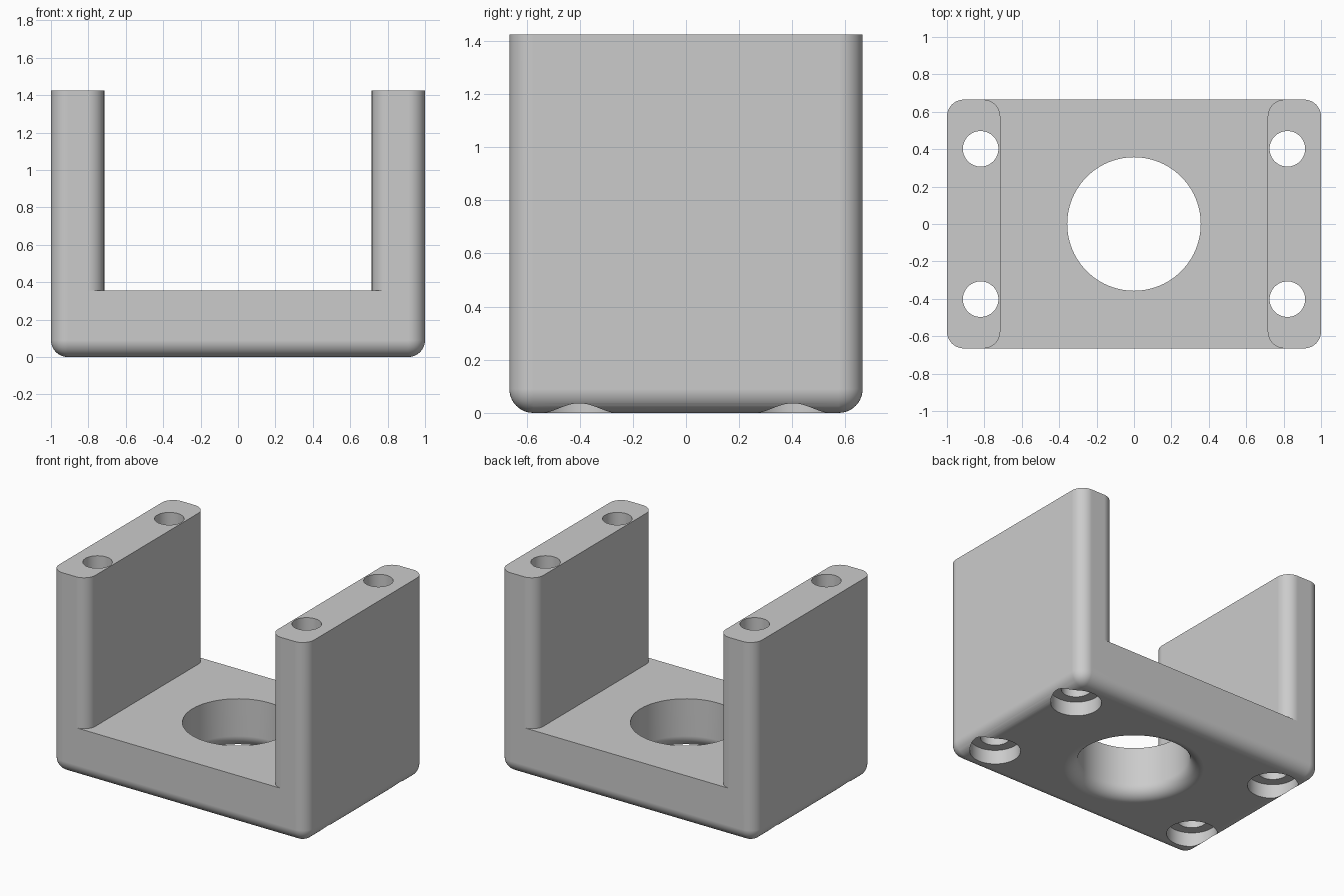
import bpy, bmesh
from math import sin, cos, pi

HX, HY, TOP = 1.0, 0.665, 1.425      # half width, half depth, height
FLOOR, INNER, R = 0.355, 0.715, 0.09  # floor height, inner wall x, rounding

cube = bpy.data.objects.get("Cube")
if cube:
    bpy.data.objects.remove(cube, do_unlink=True)

grey = bpy.data.materials.new("plain_grey")
grey.use_nodes = True
colour = (0.6, 0.6, 0.6, 1)
grey.diffuse_color = colour
grey.node_tree.nodes["Principled BSDF"].inputs["Base Color"].default_value = colour


def add_object(name, bm):
    bmesh.ops.recalc_face_normals(bm, faces=bm.faces)
    mesh = bpy.data.meshes.new(name)
    bm.to_mesh(mesh)
    bm.free()
    mesh.materials.append(grey)
    ob = bpy.data.objects.new(name, mesh)
    bpy.context.collection.objects.link(ob)
    return ob


def lathe(name, profile, x=0, y=0, steps=64):
    """Closed solid turned from (radius, height) points."""
    bm = bmesh.new()
    rings = [[bm.verts.new((x + r * cos(2 * pi * i / steps),
                            y + r * sin(2 * pi * i / steps), z))
              for i in range(steps)] for r, z in profile]
    for a, b in zip(rings, rings[1:]):
        for i in range(steps):
            j = (i + 1) % steps
            bm.faces.new((a[i], a[j], b[j], b[i]))
    bm.faces.new(rings[0])
    bm.faces.new(rings[-1])
    return add_object(name, bm)


def prism(name, outline, z0, z1):
    bm = bmesh.new()
    face = bm.faces.new([bm.verts.new((x, y, z0)) for x, y in outline])
    out = bmesh.ops.extrude_face_region(bm, geom=[face])
    bmesh.ops.translate(bm, vec=(0, 0, z1 - z0),
                        verts=[v for v in out["geom"] if isinstance(v, bmesh.types.BMVert)])
    return add_object(name, bm)


# Block, rounded on every edge except around the top
bm = bmesh.new()
bmesh.ops.create_cube(bm, size=1)
for v in bm.verts:
    v.co = (v.co.x * 2 * HX, v.co.y * 2 * HY, (v.co.z + 0.5) * TOP)
edges = [e for e in bm.edges if min(v.co.z for v in e.verts) < 0.01]
bmesh.ops.bevel(bm, geom=edges, offset=R, segments=10, profile=0.5, affect="EDGES")
bracket = add_object("u_bracket", bm)

# Slot between the walls, flared to round their inner upright edges
steps = 10
quarter = [(INNER + R - R * cos(pi / 2 * i / steps),
            HY - R + R * sin(pi / 2 * i / steps)) for i in range(steps + 1)]
quarter.append((INNER + R, HY + 0.2))
outline = (quarter + [(-x, y) for x, y in reversed(quarter)]
           + [(-x, -y) for x, y in quarter] + [(x, -y) for x, y in reversed(quarter)])
cutters = [prism("slot_cutter", outline, FLOOR, TOP + 0.2)]

# Centre bore with a rounded lower rim
bore = 0.357
rim = [(bore + R - R * sin(pi / 2 * i / steps), R - R * cos(pi / 2 * i / steps))
       for i in range(steps + 1)]
cutters.append(lathe("bore_cutter", [(bore + R, -0.1)] + rim + [(bore, 0.6)], steps=96))

# Counterbored bolt holes running up through the walls
for sx in (-1, 1):
    for sy in (-1, 1):
        cutters.append(lathe("bolt_hole_cutter",
                             [(0.162, -0.1), (0.162, 0.1), (0.095, 0.1), (0.095, TOP + 0.1)],
                             sx * 0.82, sy * 0.402))

bpy.ops.object.select_all(action="DESELECT")
bpy.context.view_layer.objects.active = bracket
bracket.select_set(True)
for cutter in cutters:
    mod = bracket.modifiers.new("cut", "BOOLEAN")
    mod.operation, mod.solver, mod.object = "DIFFERENCE", "EXACT", cutter
    bpy.ops.object.modifier_apply(modifier=mod.name)
    bpy.data.objects.remove(cutter, do_unlink=True)

# Smooth rounds, crisp rims, level flats
bpy.ops.object.shade_smooth_by_angle(angle=pi / 6)
bracket.modifiers.new("flat_faces", "WEIGHTED_NORMAL").keep_sharp = True
